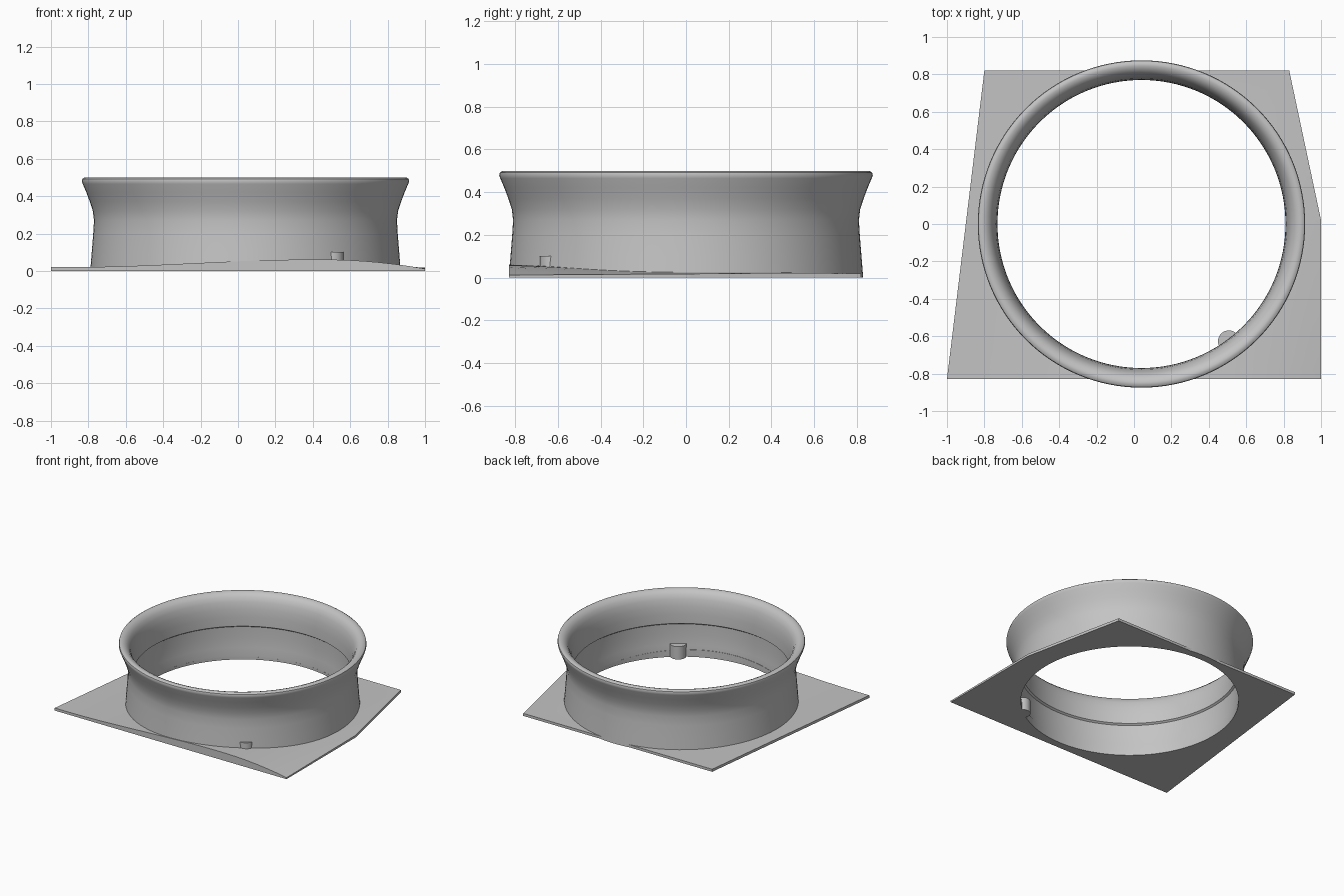
import bpy, bmesh
from math import sin, cos, pi, atan2, radians

if "Cube" in bpy.data.objects:
    bpy.data.objects.remove(bpy.data.objects["Cube"])

CX, CY = 0.04, 0.0        # ring axis
HOLE = 0.772              # bore radius

grey = bpy.data.materials.new("light grey")
grey.use_nodes = True
colour = (0.55, 0.55, 0.55, 1)
grey.diffuse_color = colour
grey.node_tree.nodes["Principled BSDF"].inputs["Base Color"].default_value = colour


def finish(name, bm, angle=35):
    """Turn a bmesh into a smooth shaded object with sharp edges kept."""
    bmesh.ops.recalc_face_normals(bm, faces=bm.faces)
    mesh = bpy.data.meshes.new(name)
    bm.to_mesh(mesh)
    bm.free()
    mesh.materials.append(grey)
    obj = bpy.data.objects.new(name, mesh)
    bpy.context.collection.objects.link(obj)
    bpy.ops.object.select_all(action='DESELECT')
    obj.select_set(True)
    bpy.context.view_layer.objects.active = obj
    bpy.ops.object.shade_smooth_by_angle(angle=radians(angle))
    return obj


def bridge(bm, loops):
    """Join closed vertex loops in sequence, wrapping round to the first."""
    for a, b in zip(loops, loops[1:] + loops[:1]):
        n = len(a)
        for i in range(n):
            j = (i + 1) % n
            bm.faces.new((a[i], a[j], b[j], b[i]))


# Flared collar: closed profile of (radius, height) turned about the axis
profile = [(0.83, 0.0), (0.822, 0.1), (0.814, 0.2), (0.81, 0.27), (0.816, 0.32),
           (0.832, 0.37), (0.851, 0.42), (0.87, 0.465), (0.875, 0.48),
           (0.872, 0.492), (0.86, 0.5), (0.845, 0.5), (0.825, 0.492),
           (0.805, 0.472), (0.79, 0.44), (0.778, 0.39), (0.772, 0.33),
           (0.77, 0.26), (0.784, 0.25), (0.784, 0.17), (0.779, 0.09),
           (0.772, 0.03), (0.773, 0.0)]
SEG = 128
bm = bmesh.new()
bridge(bm, [[bm.verts.new((CX + r * cos(2 * pi * i / SEG), CY + r * sin(2 * pi * i / SEG), z))
             for i in range(SEG)] for r, z in profile])
finish("flared_collar", bm)

# Base plate: bore edge blended out to a five-sided outline
outline = [(-1, -0.83), (1, -0.83), (1, 0.02), (0.83, 0.82), (-0.8, 0.82)]


def plate_height(x, y):
    """Thin plate that swells along the front edge."""
    if x < 0.45:
        t = max(0, min(1, (x + 0.9) / 1.3))
        bump = t * t * (3 - 2 * t)
    else:
        bump = 1 - 1.2 * ((x - 0.45) / 0.55) ** 2
    return 0.02 + 0.041 * bump * max(0, (0.82 - y) / 1.65) ** 1.5


def reach(a):
    """Distance from the axis to the outline along angle a."""
    dx, dy = cos(a), sin(a)
    best = 9
    for (x1, y1), (x2, y2) in zip(outline, outline[1:] + outline[:1]):
        nx, ny = y2 - y1, x1 - x2
        d = dx * nx + dy * ny
        if d > 1e-6:
            best = min(best, ((x1 - CX) * nx + (y1 - CY) * ny) / d)
    return best


angles = sorted([2 * pi * (i + 0.5) / SEG for i in range(SEG)]
                + [atan2(y - CY, x - CX) % (2 * pi) for x, y in outline])
bm = bmesh.new()
STEPS = 6
top, bottom = [], []
for k in range(STEPS + 1):
    upper, lower = [], []
    for a in angles:
        r = HOLE + (reach(a) - HOLE) * k / STEPS
        x, y = CX + r * cos(a), CY + r * sin(a)
        upper.append(bm.verts.new((x, y, plate_height(x, y))))
        lower.append(bm.verts.new((x, y, 0)))
    top.append(upper)
    bottom.append(lower)
bridge(bm, top + bottom[::-1])
finish("base_plate", bm)

# Small upright pin through the collar wall
bm = bmesh.new()
bmesh.ops.create_cone(bm, cap_ends=True, segments=32, radius1=0.058, radius2=0.058, depth=0.1)
bmesh.ops.translate(bm, verts=bm.verts, vec=(0.507, -0.627, 0.05))
finish("locating_pin", bm)
